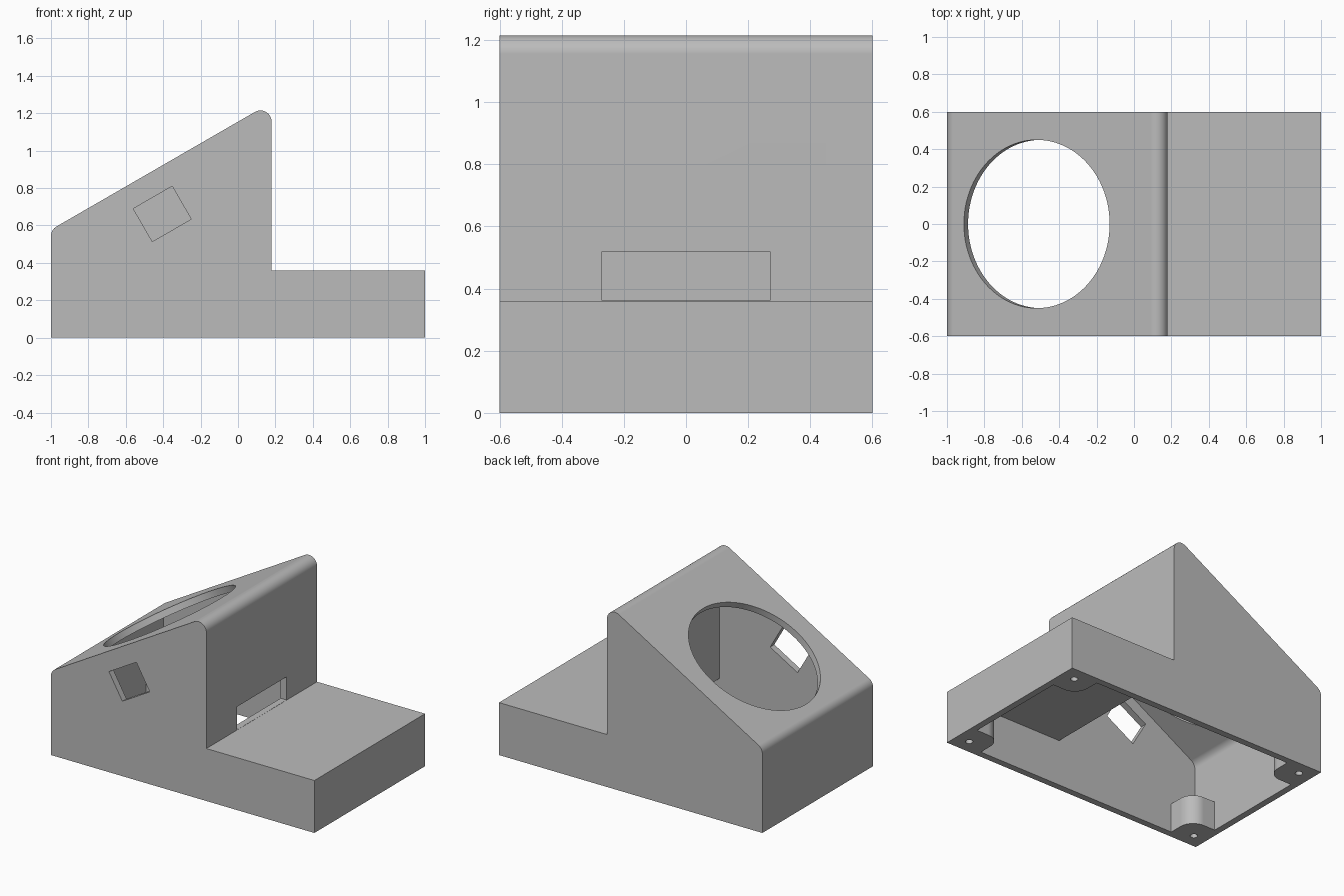
import bpy, bmesh, math
from mathutils import Matrix, Vector

cube = bpy.data.objects.get("Cube")
if cube:
    bpy.data.objects.remove(cube, do_unlink=True)

WALL = 0.045
TILT = math.radians(30)
SIDE = Matrix.Rotation(math.pi / 2, 4, 'X')   # profile x,y -> world x,z

grey = bpy.data.materials.new("light_grey")
grey.use_nodes = True
colour = (0.5, 0.5, 0.5, 1)
grey.diffuse_color = colour
for node in grey.node_tree.nodes:
    if node.type == 'BSDF_PRINCIPLED':
        node.inputs["Base Color"].default_value = colour


def rounded(points, steps=12):
    """Round each (x, y, radius) corner of a closed outline."""
    out = []
    for i, (x, y, r) in enumerate(points):
        p = Vector((x, y))
        if r == 0:
            out.append(p)
            continue
        a = (Vector(points[i - 1][:2]) - p).normalized()
        b = (Vector(points[(i + 1) % len(points)][:2]) - p).normalized()
        half = a.angle(b) / 2
        centre = p + (a + b).normalized() * r / math.sin(half)
        start = p + a * r / math.tan(half) - centre
        end = p + b * r / math.tan(half) - centre
        sweep = math.atan2(start.x * end.y - start.y * end.x, start.dot(end))
        for k in range(steps + 1):
            out.append(centre + Matrix.Rotation(sweep * k / steps, 2) @ start)
    return out


def prism(name, outline, depth, matrix):
    """Extrude an outline symmetrically along its local z."""
    bm = bmesh.new()
    face = bm.faces.new([bm.verts.new((p[0], p[1], -depth / 2)) for p in outline])
    ext = bmesh.ops.extrude_face_region(bm, geom=[face])
    verts = [v for v in ext["geom"] if isinstance(v, bmesh.types.BMVert)]
    bmesh.ops.translate(bm, verts=verts, vec=(0, 0, depth))
    bmesh.ops.transform(bm, matrix=matrix, verts=bm.verts)
    bmesh.ops.recalc_face_normals(bm, faces=bm.faces)
    mesh = bpy.data.meshes.new(name)
    bm.to_mesh(mesh)
    bm.free()
    mesh.materials.append(grey)
    obj = bpy.data.objects.new(name, mesh)
    bpy.context.collection.objects.link(obj)
    return obj


def box(w, h):
    return [(-w / 2, -h / 2), (w / 2, -h / 2), (w / 2, h / 2), (-w / 2, h / 2)]


def disc(radius, sides):
    return [(radius * math.cos(2 * math.pi * k / sides),
             radius * math.sin(2 * math.pi * k / sides)) for k in range(sides)]


def activate(obj):
    bpy.ops.object.select_all(action='DESELECT')
    obj.select_set(True)
    bpy.context.view_layer.objects.active = obj


def cut(target, cutter):
    mod = target.modifiers.new("cut", 'BOOLEAN')
    mod.operation = 'DIFFERENCE'
    mod.solver = 'EXACT'
    mod.object = cutter
    activate(target)
    bpy.ops.object.modifier_apply(modifier=mod.name)
    bpy.data.objects.remove(cutter, do_unlink=True)


def side_outline(t, floor):
    """Side outline of the case, moved inward by t."""
    def roof(x):
        return 1.155 + x * math.tan(TILT) - t / math.cos(TILT)
    left, right, step, deck = -1 + t, 1 - t, 0.18 - t, 0.36 - t
    return rounded([(left, floor, 0), (right, floor, 0), (right, deck, 0),
                    (step, deck, 0), (step, roof(step), 0.06),
                    (left, roof(left), 0.06)])


# Outer case and the hollow inside it
case = prism("speaker_case", side_outline(0, 0), 1.2, SIDE)
cavity = prism("cavity", side_outline(WALL, -0.1), 1.2 - 2 * WALL, SIDE)

# Corner posts are left standing by notching the cavity
corners = [(sx, sy) for sx in (-1, 1) for sy in (-1, 1)]
post = rounded([(-0.1, -0.1, 0), (0.235, -0.1, 0),
                (0.235, 0.235, 0.1), (-0.1, 0.235, 0)])
for sx, sy in corners:
    place = Matrix.Translation((sx, sy * 0.6, 0)) @ Matrix.Diagonal((-sx, -sy, 1, 1))
    cut(cavity, prism("post", post, 0.4, place))
cut(case, cavity)

# Screw holes in the posts
for sx, sy in corners:
    place = Matrix.Translation((sx * 0.903, sy * 0.503, 0))
    cut(case, prism("screw_hole", disc(0.023, 24), 0.32, place))

# Round opening through the sloped panel
place = Matrix.Translation((-0.52, 0, 0.855)) @ Matrix.Rotation(-TILT, 4, 'Y')
cut(case, prism("round_opening", disc(0.45, 96), 0.2, place))

# Tilted window in the front wall
place = Matrix.Translation((-0.405, -0.6, 0.662)) @ SIDE @ Matrix.Rotation(TILT, 4, 'Z')
cut(case, prism("side_window", box(0.24, 0.203), 0.2, place))

# Cable slot above the deck
place = Matrix.Translation((0.16, 0, 0.4405)) @ SIDE
cut(case, prism("cable_slot", box(0.2, 0.159), 0.54, place))

# Smooth rounded edges, crisp flats
activate(case)
bpy.ops.object.shade_smooth_by_angle(angle=math.radians(25))
weighted = case.modifiers.new("flat_panels", 'WEIGHTED_NORMAL')
weighted.keep_sharp = True
